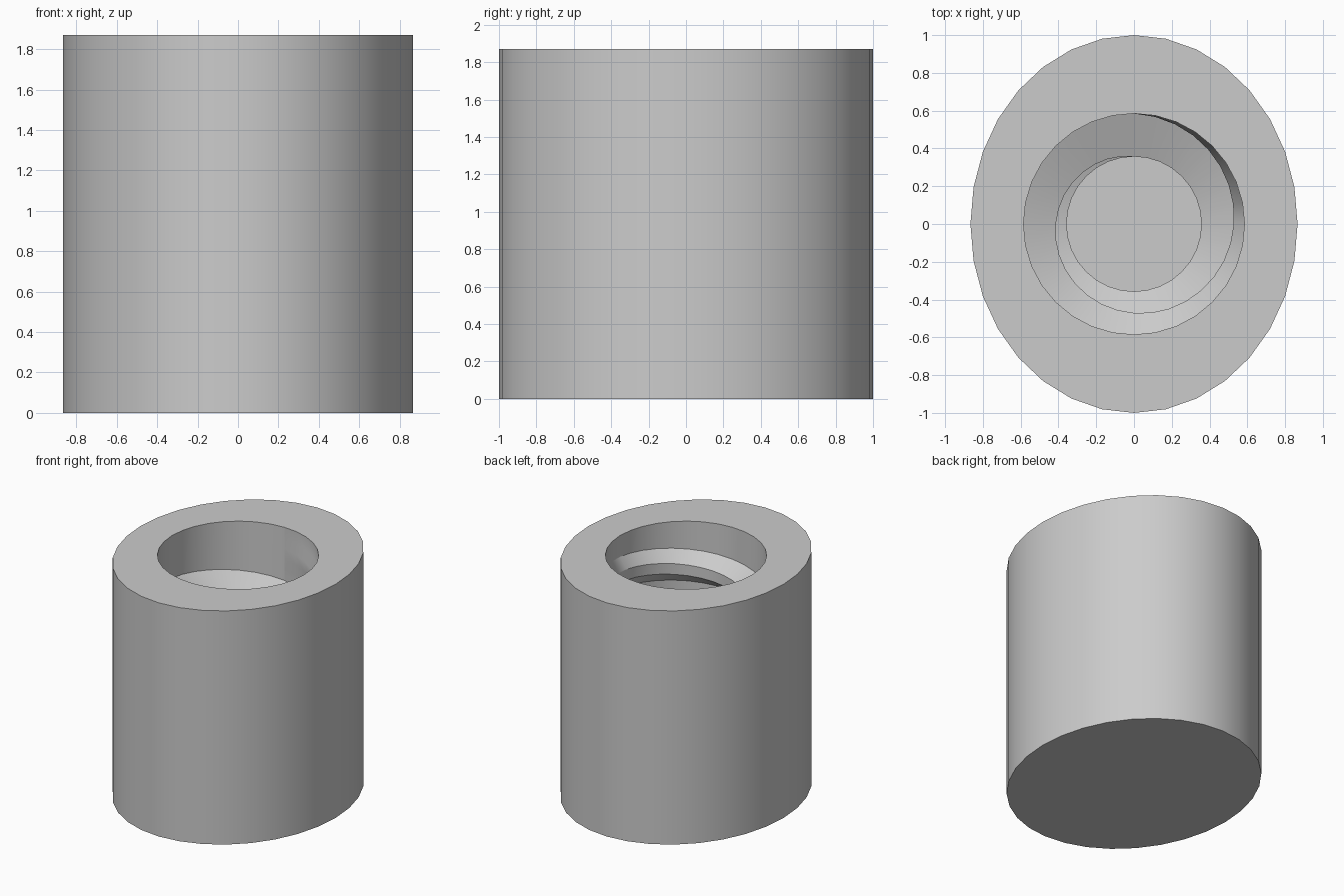
import bpy, bmesh
from math import sin, cos, tau, radians

cube = bpy.data.objects.get("Cube")
if cube:
    bpy.data.objects.remove(cube, do_unlink=True)

SIDES = 32
HEIGHT = 1.87
HALF_X, HALF_Y = 0.866, 1.0
ROOT_R, CREST_R = 0.585, 0.357
PITCH = 0.34
STEP = PITCH / 4          # root, flank, crest and flank are equally tall
TURNS = 4
FLOOR_Z = 0.15

grey = bpy.data.materials.new("plain_grey")
grey.use_nodes = True
colour = (0.6, 0.6, 0.6, 1)
grey.diffuse_color = colour
grey.node_tree.nodes["Principled BSDF"].inputs["Base Color"].default_value = colour

bm = bmesh.new()


def point(k, rx, ry, z):
    a = tau * k / SIDES
    return bm.verts.new((rx * sin(a), ry * cos(a), z))


def ring(rx, ry, z):
    return [point(k, rx, ry, z) for k in range(SIDES)]


def bridge(a, b):
    for k in range(len(a) - 1):
        bm.faces.new((a[k], a[k + 1], b[k + 1], b[k]))


def closed(r):
    return r + r[:1]


# Oval outer wall, base and flat top rim
base = ring(HALF_X, HALF_Y, 0)
top = ring(HALF_X, HALF_Y, HEIGHT)
rim = ring(ROOT_R, ROOT_R, HEIGHT)
floor = ring(ROOT_R, ROOT_R, FLOOR_Z)
bridge(closed(base), closed(top))
bridge(closed(top), closed(rim))
bm.faces.new(base)
bm.faces.new(floor)

# Internal thread: four helical rows, crest fading in and out over one turn
last = SIDES * TURNS
rows = [[], [], [], []]
for k in range(last + 1):
    growth = min(1, k / SIDES, (last - k) / SIDES)
    crest = ROOT_R - (ROOT_R - CREST_R) * growth
    z = HEIGHT - STEP - PITCH * k / SIDES
    for j, r in enumerate((ROOT_R, crest, crest, ROOT_R)):
        rows[j].append(point(k, r, r, z - j * STEP))
for upper, lower in zip(rows, rows[1:]):
    bridge(upper, lower)

# Root wall between turns, and plain bore above and below the thread
bridge(rows[3][:-SIDES], rows[0][SIDES:])
bridge(closed(rim), rows[0][:SIDES + 1])
bridge(rows[3][-SIDES - 1:], closed(floor))

bmesh.ops.recalc_face_normals(bm, faces=bm.faces)
mesh = bpy.data.meshes.new("threaded_sleeve")
bm.to_mesh(mesh)
bm.free()
mesh.materials.append(grey)

sleeve = bpy.data.objects.new("threaded_sleeve", mesh)
bpy.context.collection.objects.link(sleeve)
for other in bpy.context.selected_objects:
    other.select_set(False)
sleeve.select_set(True)
bpy.context.view_layer.objects.active = sleeve
bpy.ops.object.shade_smooth_by_angle(angle=radians(30))
